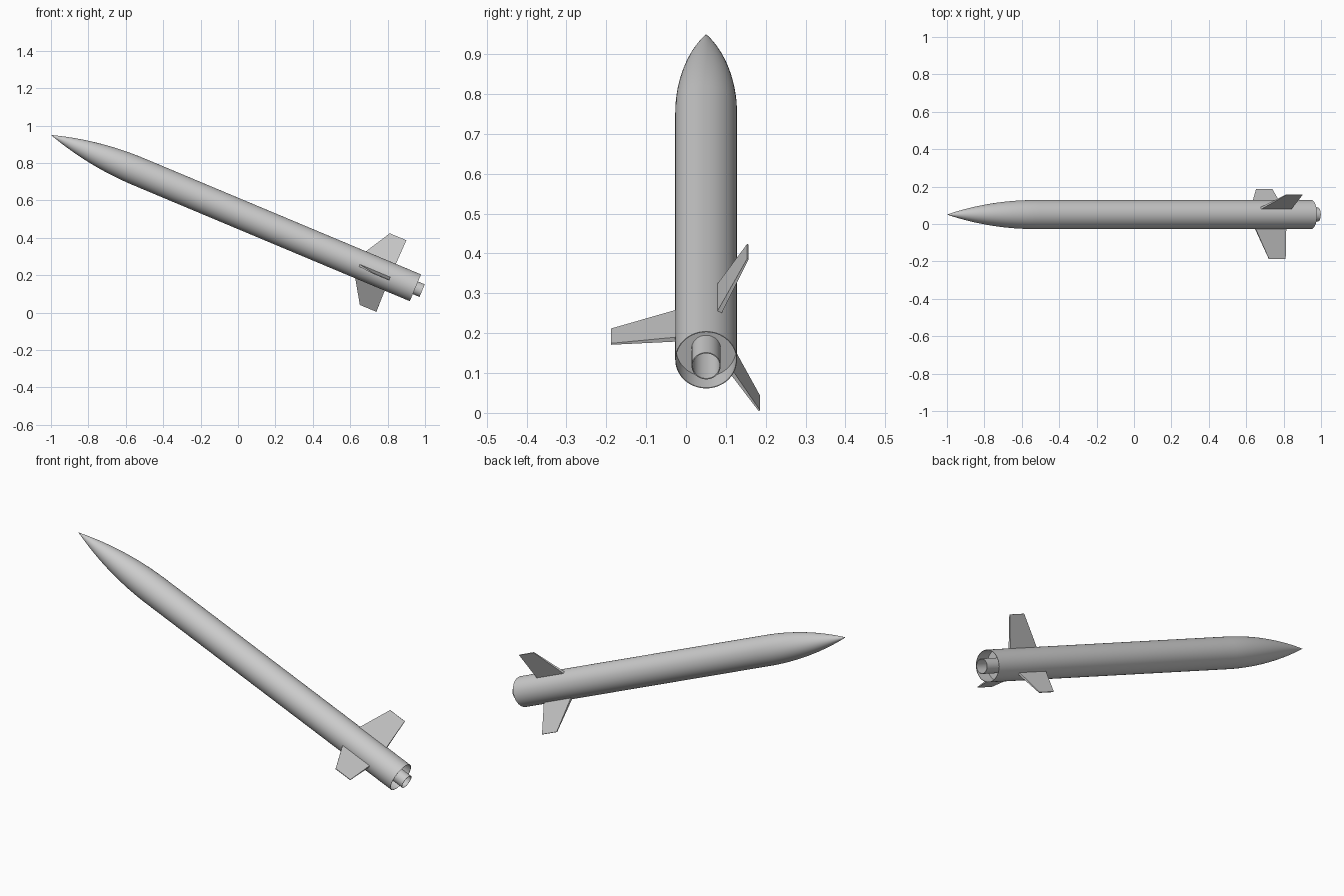
import bpy, bmesh, math

if "Cube" in bpy.data.objects:
    bpy.data.objects.remove(bpy.data.objects["Cube"])

TILT = math.radians(22.75)
NOSE_TIP = (-1.0, 0.0505, 0.95)
R = 0.0775          # body radius
NOSE = 0.51         # nose length
JOINT = 0.96        # where the aft tube starts
TAIL = 2.113        # end of the aft tube
SEGS = 64


def finish(name, bm, smooth=True):
    """Turn a bmesh (local x runs from nose tip to tail) into a tilted object."""
    bmesh.ops.recalc_face_normals(bm, faces=bm.faces)
    mesh = bpy.data.meshes.new(name)
    bm.to_mesh(mesh)
    bm.free()
    ob = bpy.data.objects.new(name, mesh)
    bpy.context.collection.objects.link(ob)
    ob.location = NOSE_TIP
    ob.rotation_euler = (0, TILT, 0)
    if smooth:
        bpy.ops.object.select_all(action='DESELECT')
        ob.select_set(True)
        bpy.context.view_layer.objects.active = ob
        bpy.ops.object.shade_smooth_by_angle(angle=math.radians(30))
    return ob


def lathe(name, profile):
    """Spin a list of (distance along axis, radius) points around the axis."""
    bm = bmesh.new()
    vs = [bm.verts.new((s, 0, r)) for s, r in profile]
    edges = [bm.edges.new(p) for p in zip(vs, vs[1:])]
    bmesh.ops.spin(bm, geom=vs + edges, cent=(0, 0, 0), axis=(1, 0, 0),
                   angle=math.tau, steps=SEGS, use_duplicate=False)
    bmesh.ops.remove_doubles(bm, verts=bm.verts, dist=1e-5)
    return finish(name, bm)


def tube(name, s0, s1, outer, inner):
    return lathe(name, [(s0, inner), (s0, outer), (s1, outer), (s1, inner), (s0, inner)])


# Pointed nose with a tangent ogive curve
rho = (R * R + NOSE * NOSE) / (2 * R)
ogive = []
for i in range(25):
    s = NOSE * i / 24
    ogive.append((s, max(0.0, math.sqrt(rho ** 2 - (NOSE - s) ** 2) + R - rho)))
lathe("nose_cone", ogive + [(NOSE, 0)])

# Body tubes, motor tube and the rings that hold it
tube("forward_body", NOSE, JOINT, R, R - 0.002)
tube("aft_body", JOINT, TAIL, R, R - 0.002)
tube("motor_tube", 1.55, 2.152, 0.0365, 0.034)
tube("front_centring_ring", 1.74, 1.75, R - 0.002, 0.0365)
tube("rear_centring_ring", 2.03, 2.04, R - 0.002, 0.0365)

# Three tapered fins, rooted on the motor tube through the body wall
fin_outline = [  # along axis, radius, half thickness
    (1.79, 0.036, 0.006), (1.79, 0.076, 0.006), (1.874, 0.239, 0.002),
    (1.97, 0.239, 0.002), (1.967, 0.076, 0.006), (1.967, 0.036, 0.006)]
for k in range(3):
    a = math.radians(64 + 120 * k)
    c, d = math.cos(a), math.sin(a)
    bm = bmesh.new()
    sides = [[bm.verts.new((s, r * c - g * t * d, r * d + g * t * c))
              for s, r, t in fin_outline] for g in (-1, 1)]
    n = len(fin_outline)
    for side in sides:
        bm.faces.new((side[0], side[1], side[4], side[5]))
        bm.faces.new(side[1:5])
    for i in range(n):
        j = (i + 1) % n
        bm.faces.new((sides[0][i], sides[0][j], sides[1][j], sides[1][i]))
    finish(f"fin_{k + 1}", bm, smooth=False)
